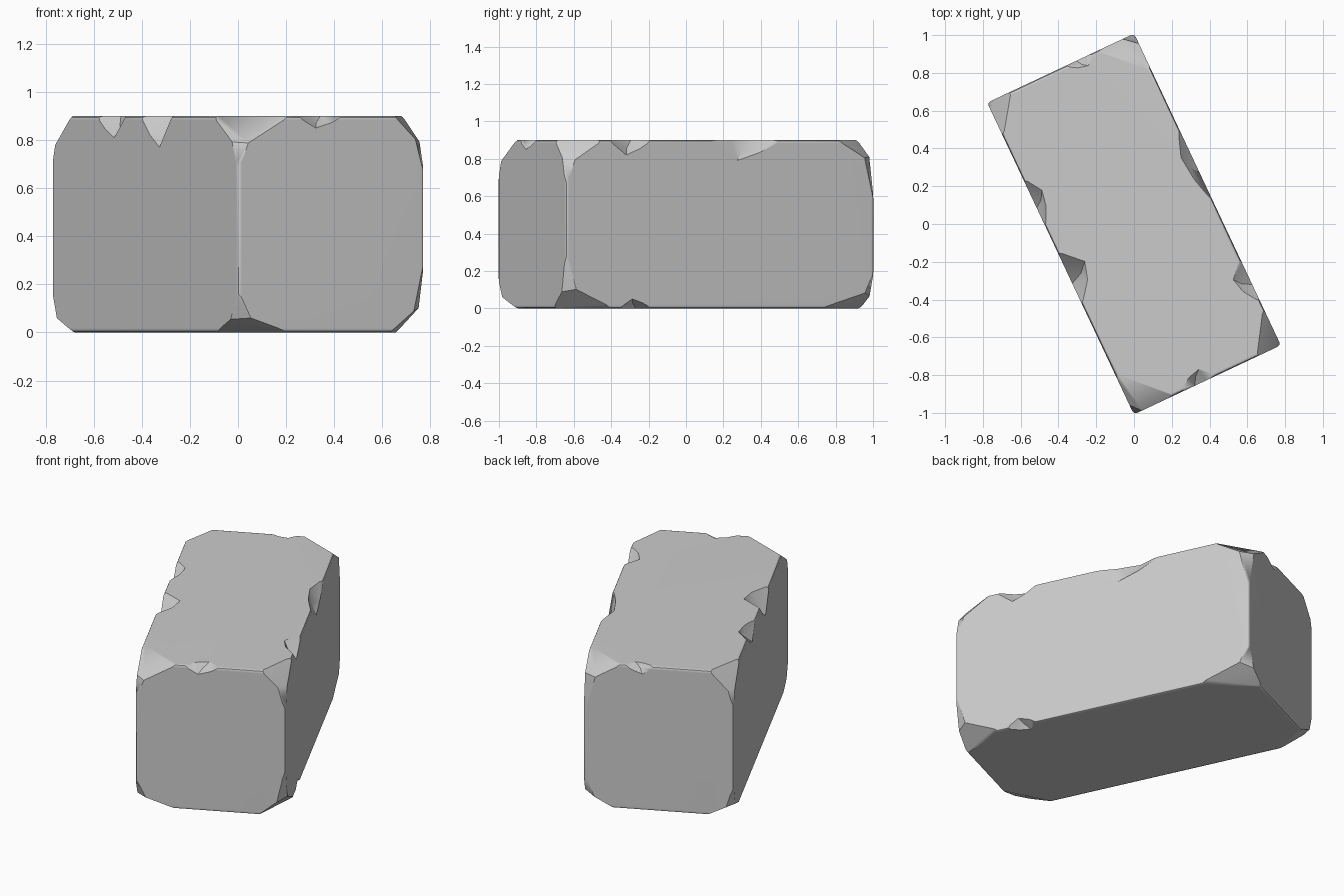
import bpy, bmesh, math
from mathutils import Vector, Matrix

cube = bpy.data.objects.get("Cube")
if cube:
    bpy.data.objects.remove(cube, do_unlink=True)

HALF = Vector((0.43, 0.912, 0.45))
TURN = Matrix.Translation((0, 0, HALF.z)) @ Matrix.Rotation(math.radians(25.2), 4, 'Z')


def make_object(name, bm):
    bmesh.ops.recalc_face_normals(bm, faces=bm.faces)
    mesh = bpy.data.meshes.new(name)
    bm.to_mesh(mesh)
    bm.free()
    obj = bpy.data.objects.new(name, mesh)
    bpy.context.collection.objects.link(obj)
    return obj


def slice_corner(bm, signs, reach):
    """Cut a corner with a plane meeting its three edges at the given reach."""
    s = Vector(signs)
    corner = Vector([a * b for a, b in zip(s, HALF)])
    normal = Vector([a / b for a, b in zip(s, reach)]).normalized()
    point = corner - Vector((s.x * reach[0], 0, 0))
    cut = bmesh.ops.bisect_plane(bm, geom=bm.verts[:] + bm.edges[:] + bm.faces[:],
                                 dist=1e-5, plane_co=point, plane_no=normal, clear_outer=True)
    edges = [e for e in cut["geom_cut"] if isinstance(e, bmesh.types.BMEdge)]
    if edges:
        bmesh.ops.edgenet_fill(bm, edges=edges)


def add_chip(bm, axis, side, up, start, end, depth, drop):
    """Faceted scoop on a horizontal edge, from start to end along its axis."""
    def place(t, inset, down):
        p = Vector((0, 0, up * (HALF.z - down)))
        p[axis] = start + (end - start) * t
        p[1 - axis] = side * (HALF[1 - axis] - inset)
        return bm.verts.new(p)
    out = -0.1
    pts = [place(0, 0, 0), place(1, 0, 0), place(0, out, out), place(1, out, out),
           place(0.35, depth, 0), place(0.35, depth, out), place(0.65, depth * 0.75, 0),
           place(0.65, depth * 0.75, out), place(0.6, 0, drop), place(0.6, out, drop),
           place(0.3, 0, drop * 0.6), place(0.3, out, drop * 0.6),
           place(0.5, depth * 0.6, drop * 0.55)]
    hull = bmesh.ops.convex_hull(bm, input=pts)
    loose = {v for v in hull["geom_interior"] + hull["geom_unused"]
             if isinstance(v, bmesh.types.BMVert)}
    bmesh.ops.delete(bm, geom=list(loose), context='VERTS')


# Block with softened edges
bm = bmesh.new()
bmesh.ops.create_cube(bm, size=2, matrix=Matrix.Diagonal((*HALF, 1)))
bmesh.ops.bevel(bm, geom=bm.edges[:], offset=0.018, segments=2, profile=0.5, affect='EDGES')

# Worn corners: a broad cut on top or bottom and a steep one down the side
corners = {
    (-1, -1, 1): [(0.24, 0.24, 0.14), (0.09, 0.10, 0.24)],
    (1, -1, 1): [(0.14, 0.22, 0.14), (0.07, 0.09, 0.26)],
    (1, 1, 1): [(0.22, 0.22, 0.13), (0.09, 0.08, 0.36)],
    (-1, 1, 1): [(0.14, 0.20, 0.15), (0.06, 0.08, 0.24)],
    (-1, -1, -1): [(0.24, 0.22, 0.08), (0.09, 0.10, 0.18)],
    (1, -1, -1): [(0.16, 0.28, 0.13), (0.07, 0.09, 0.32)],
    (1, 1, -1): [(0.18, 0.32, 0.10), (0.09, 0.09, 0.22)],
    (-1, 1, -1): [(0.16, 0.22, 0.08), (0.06, 0.08, 0.20)],
}
for signs, cuts in corners.items():
    for reach in cuts:
        slice_corner(bm, signs, reach)
block = make_object("stone_block", bm)

# Chips along the long and short edges
bm = bmesh.new()
for chip in [(1, 1, 1, 0.37, -0.08, 0.055, 0.11), (1, 1, 1, -0.40, -0.66, 0.08, 0.08),
             (1, -1, 1, 0.47, 0.18, 0.065, 0.09), (1, -1, 1, 0.04, -0.27, 0.11, 0.13),
             (0, -1, 1, 0.06, -0.16, 0.07, 0.05), (1, 1, -1, -0.40, -0.60, 0.06, 0.05),
             (0, 1, 1, 0.20, 0.02, 0.05, 0.05)]:
    add_chip(bm, *chip)
cutter = make_object("chip_cutter", bm)
cutter.hide_render = True

bpy.ops.object.select_all(action='DESELECT')
bpy.context.view_layer.objects.active = block
block.select_set(True)
boolean = block.modifiers.new("chips", 'BOOLEAN')
boolean.operation = 'DIFFERENCE'
boolean.solver = 'EXACT'
boolean.object = cutter
bpy.ops.object.modifier_apply(modifier=boolean.name)
bpy.data.objects.remove(cutter, do_unlink=True)

# Stand the block on the ground, turned about the vertical
block.data.transform(TURN)
bpy.ops.object.shade_smooth_by_angle(angle=math.radians(30))
weighted = block.modifiers.new("weighted_normals", 'WEIGHTED_NORMAL')
weighted.keep_sharp = True

# Plain grey stone
stone = bpy.data.materials.new("grey_stone")
stone.use_nodes = True
colour = (0.6, 0.6, 0.6, 1)
stone.diffuse_color = colour
stone.node_tree.nodes["Principled BSDF"].inputs["Base Color"].default_value = colour
block.data.materials.clear()
block.data.materials.append(stone)
